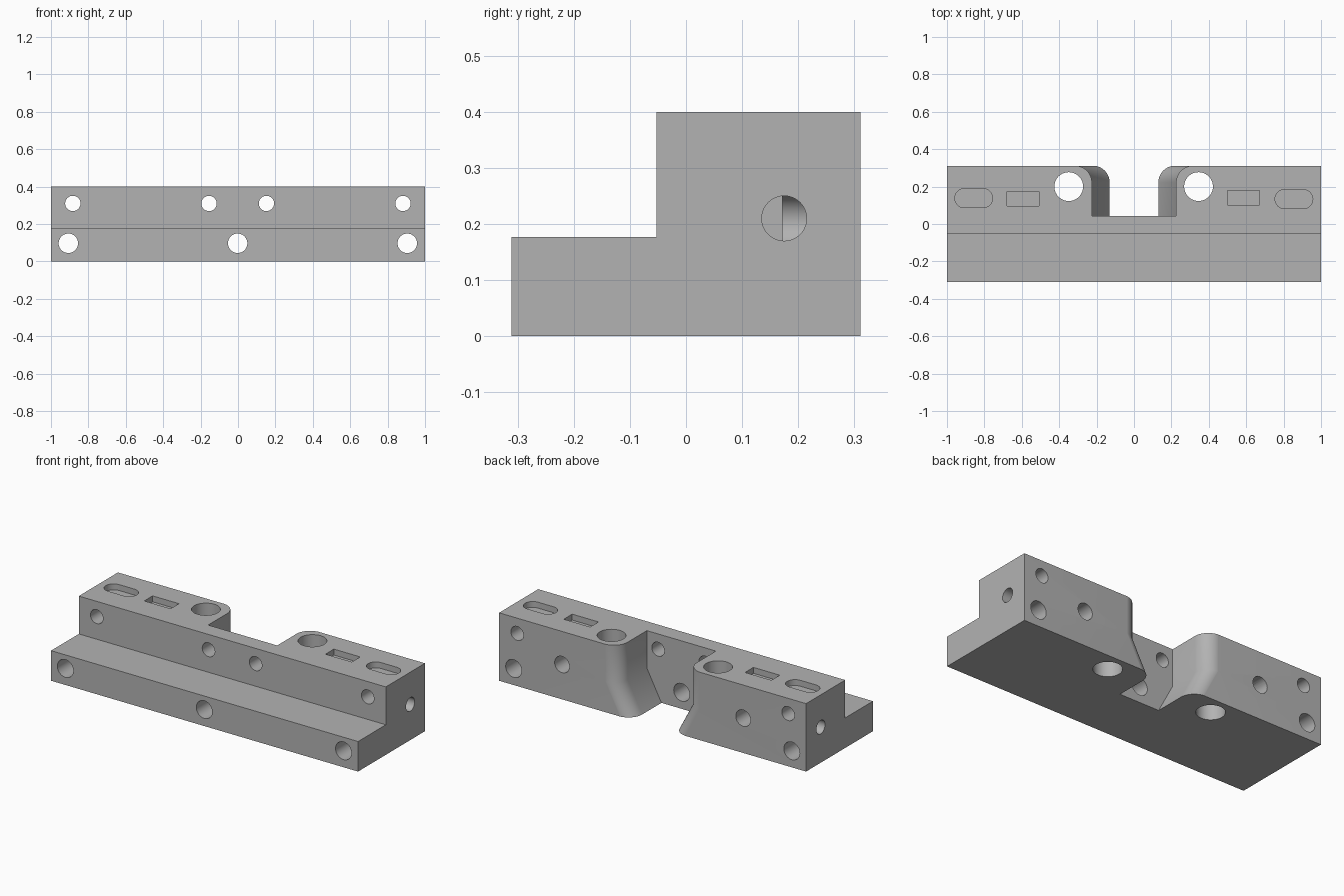
import bpy, bmesh
from math import pi, cos, sin

cube = bpy.data.objects.get("Cube")
if cube:
    bpy.data.objects.remove(cube, do_unlink=True)

# Single plain grey metal
GREY = (0.45, 0.45, 0.45, 1)
metal = bpy.data.materials.new("light_grey_metal")
metal.use_nodes = True
metal.diffuse_color = GREY
metal.node_tree.nodes["Principled BSDF"].inputs["Base Color"].default_value = GREY


def loft(name, rings):
    """Closed solid through rings that share the same point count."""
    bm = bmesh.new()
    loops = [[bm.verts.new(p) for p in ring] for ring in rings]
    n = len(loops[0])
    for a, b in zip(loops, loops[1:]):
        for i in range(n):
            j = (i + 1) % n
            bm.faces.new((a[i], a[j], b[j], b[i]))
    bm.faces.new(loops[0][::-1])
    bm.faces.new(loops[-1])
    bmesh.ops.recalc_face_normals(bm, faces=bm.faces)
    mesh = bpy.data.meshes.new(name)
    bm.to_mesh(mesh)
    bm.free()
    mesh.materials.append(metal)
    ob = bpy.data.objects.new(name, mesh)
    bpy.context.collection.objects.link(ob)
    return ob


def arc(cx, cy, r, a0, a1, n):
    return [(cx + r * cos(a0 + (a1 - a0) * i / n),
             cy + r * sin(a0 + (a1 - a0) * i / n)) for i in range(n + 1)]


def circle(cx, cy, r):
    return arc(cx, cy, r, 0, 2 * pi, 40)[:-1]


# Stepped block
W, BACK, TOP, STEP = 1.0, 0.311, 0.4, 0.177
profile = [(-BACK, 0), (BACK, 0), (BACK, TOP), (-0.053, TOP), (-0.053, STEP), (-BACK, STEP)]
block = loft("stepped_mounting_block", [[(x, y, z) for y, z in profile] for x in (-W, W)])


def cut(outline, axis, start, end):
    """Remove a prism running along one axis from the block."""
    place = {"x": lambda a, b, t: (t, a, b),
             "y": lambda a, b, t: (a, t, b),
             "z": lambda a, b, t: (a, b, t)}[axis]
    subtract(loft("cutter", [[place(a, b, t) for a, b in outline] for t in (start, end)]))


def subtract(cutter):
    cutter.hide_render = True
    mod = block.modifiers.new("cut", "BOOLEAN")
    mod.operation, mod.solver, mod.object = "DIFFERENCE", "EXACT", cutter
    bpy.context.view_layer.objects.active = block
    bpy.ops.object.modifier_apply(modifier=mod.name)
    bpy.data.objects.remove(cutter, do_unlink=True)


# Rear notch: straight above, narrowing toward the base, rounded rear corners
def notch_ring(w, z, r=0.09):
    right = [(w, 0.043)] + arc(w + r, BACK + 0.0005 - r, r, pi, pi / 2, 12) + [(w + r, 0.5)]
    left = [(-x, y) for x, y in reversed(right)]
    return [(x, y, z) for x, y in right + left]


slope = (0.225 - 0.13) / 0.18
subtract(loft("notch_cutter", [notch_ring(0.13 - 0.1 * slope, -0.1),
                               notch_ring(0.225, 0.18), notch_ring(0.225, 0.6)]))

# Through holes from front to back
for x in (-0.883, -0.155, 0.152, 0.882):
    cut(circle(x, 0.31, 0.041), "y", -0.5, 0.5)
for x in (-0.907, -0.002, 0.905):
    cut(circle(x, 0.097, 0.052), "y", -0.5, 0.5)

# Vertical bolt holes
for x in (-0.349, 0.345):
    cut(circle(x, 0.2, 0.077), "z", -0.1, 0.6)

# Shallow rectangular and rounded pockets in the top
FLOOR = 0.365
for x, y in ((-0.593, 0.136), (0.585, 0.14)):
    a, b = 0.086, 0.039
    cut([(x - a, y - b), (x + a, y - b), (x + a, y + b), (x - a, y + b)], "z", FLOOR, 0.6)
for x, y in ((-0.857, 0.138), (0.855, 0.133)):
    r, h = 0.051, 0.05
    cut(arc(x + h, y, r, -pi / 2, pi / 2, 16) + arc(x - h, y, r, pi / 2, 3 * pi / 2, 16),
        "z", FLOOR, 0.6)

# Blind holes in the back and in both ends
for s in (-1, 1):
    cut(circle(s * 0.59, 0.205, 0.048), "y", 0.172, 0.5)
    cut(circle(0.175, 0.21, 0.04), "x", s * 0.58, s * 1.2)

# Smooth bores and rounded corners, crisp edges elsewhere
bpy.ops.object.select_all(action="DESELECT")
block.select_set(True)
bpy.context.view_layer.objects.active = block
bpy.ops.object.shade_smooth_by_angle(angle=pi / 6)
